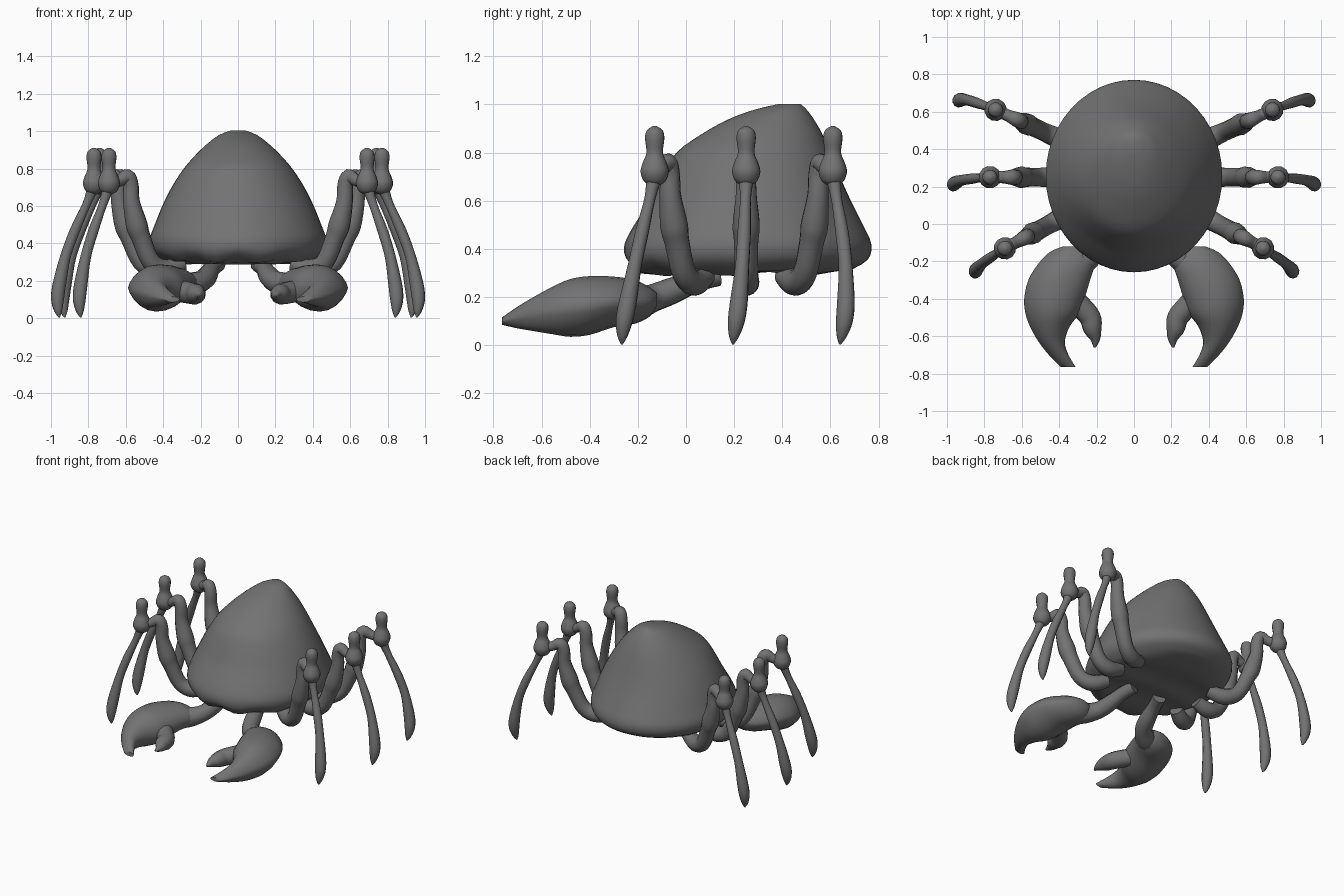
import bpy, bmesh
from math import sin, cos, pi, copysign
from mathutils import Vector

if "Cube" in bpy.data.objects:
    bpy.data.objects.remove(bpy.data.objects["Cube"], do_unlink=True)

GREY = (0.17, 0.17, 0.17, 1)
grey = bpy.data.materials.new("dark_grey")
grey.use_nodes = True
grey.diffuse_color = GREY
grey.node_tree.nodes["Principled BSDF"].inputs["Base Color"].default_value = GREY


def smooth_path(keys, steps=4):
    """Catmull-Rom interpolation of equal-length tuples."""
    out = []
    last = len(keys) - 1
    for i in range(last):
        quad = [keys[max(i - 1, 0)], keys[i], keys[i + 1], keys[min(i + 2, last)]]
        for s in range(steps):
            t = s / steps
            out.append([0.5 * (2 * b + (c - a) * t + (2 * a - 5 * b + 4 * c - d) * t * t
                               + (3 * b - a - 3 * c + d) * t ** 3)
                        for a, b, c, d in zip(*quad)])
    out.append(list(keys[-1]))
    return out


def loft(name, rings, angle=50):
    """Skin closed rings of points and cap both ends."""
    bm = bmesh.new()
    loops = [[bm.verts.new(p) for p in ring] for ring in rings]
    n = len(loops[0])
    for low, high in zip(loops, loops[1:]):
        for i in range(n):
            j = (i + 1) % n
            bm.faces.new((low[i], low[j], high[j], high[i]))
    for cap in (loops[0], loops[-1]):
        centre = bm.verts.new(sum((v.co for v in cap), Vector()) / n)
        for i in range(n):
            bm.faces.new((cap[i], cap[(i + 1) % n], centre))
    bmesh.ops.recalc_face_normals(bm, faces=bm.faces[:])
    mesh = bpy.data.meshes.new(name)
    bm.to_mesh(mesh)
    bm.free()
    mesh.materials.append(grey)
    obj = bpy.data.objects.new(name, mesh)
    bpy.context.collection.objects.link(obj)
    bpy.ops.object.select_all(action='DESELECT')
    obj.select_set(True)
    bpy.context.view_layer.objects.active = obj
    bpy.ops.object.shade_smooth_by_angle(angle=angle * pi / 180)
    return obj


def tube(name, keys, sides=12):
    """Round limb through (x, y, z, radius) keys."""
    path = smooth_path(keys)
    pts = [Vector(p[:3]) for p in path]
    u = Vector((0.31, 0.93, 0.17))
    rings = []
    for i, p in enumerate(pts):
        tan = (pts[min(i + 1, len(pts) - 1)] - pts[max(i - 1, 0)]).normalized()
        u = (u - tan * u.dot(tan)).normalized()
        v = tan.cross(u)
        r = max(path[i][3], 0.003)
        rings.append([p + r * (u * cos(a) + v * sin(a))
                      for a in (2 * pi * k / sides for k in range(sides))])
    return loft(name, rings)


# Shell: stacked ovals (height, front y, back y, half width)
shell_keys = [
    (0.31, -0.205, 0.68, 0.40), (0.355, -0.25, 0.755, 0.455), (0.42, -0.255, 0.77, 0.472),
    (0.50, -0.215, 0.735, 0.445), (0.60, -0.15, 0.685, 0.405), (0.70, -0.10, 0.64, 0.355),
    (0.80, -0.04, 0.60, 0.29), (0.88, 0.07, 0.565, 0.22), (0.94, 0.18, 0.53, 0.155),
    (0.98, 0.29, 0.50, 0.10), (1.003, 0.39, 0.475, 0.04)]
SIDES = 48
shell_rings = []


def oval(z, front, back, half, wave=0):
    mid, ry = (front + back) / 2, (back - front) / 2
    ring = []
    for k in range(SIDES):
        a = 2 * pi * k / SIDES
        x, y = half * cos(a), mid + ry * sin(a)
        # wavy lip towards the front
        lip = wave * max(0, -sin(a)) * cos(10 * a + pi)
        ring.append(Vector((x, y, z + lip)))
    return ring


# Softly folded underside
for scale in (0.15, 0.35, 0.55, 0.75, 0.9):
    ring = oval(0.298, 0.24 - 0.43 * scale, 0.24 + 0.43 * scale, 0.395 * scale)
    for p in ring:
        p.z += 0.01 * sin(22 * p.y + 8 * p.x * p.x)
    shell_rings.append(ring)
for z, front, back, half in smooth_path(shell_keys, 3):
    shell_rings.append(oval(z, front, back, half, 0.014 * max(0, 1 - (z - 0.31) / 0.12)))
loft("shell", shell_rings)

# Leg templates: thigh (fraction hip-to-knee, z, r), knee knob (z, r),
# shank (fraction of reach, z, forward bend, r)
thigh = [(0, 0.29, 0.045), (0.22, 0.26, 0.055), (0.42, 0.30, 0.05), (0.56, 0.43, 0.052),
         (0.62, 0.50, 0.058), (0.69, 0.62, 0.045), (0.70, 0.71, 0.042),
         (0.75, 0.758, 0.04), (0.86, 0.735, 0.032), (1, 0.72, 0.036)]
knob = [(0.66, 0.012), (0.68, 0.045), (0.72, 0.06), (0.76, 0.05), (0.80, 0.035),
        (0.86, 0.041), (0.893, 0.033), (0.91, 0.008)]
shank = [(0, 0.71, 0, 0.035), (0.2, 0.61, 0.05, 0.023), (0.52, 0.47, 0.15, 0.028),
         (0.78, 0.33, 0.3, 0.029), (0.95, 0.18, 0.55, 0.037), (1, 0.10, 0.75, 0.035),
         (0.98, 0.04, 0.92, 0.022), (0.95, 0.004, 1, 0.004)]
legs = {"front": ((0.30, 0.08), (0.69, -0.13), 0.18),
        "middle": ((0.33, 0.25), (0.77, 0.25), 0.195),
        "rear": ((0.30, 0.41), (0.74, 0.61), 0.215)}

# Claw sections (inner x, outer x, y, z, half height)
claw_keys = [
    (0.30, 0.38, -0.12, 0.19, 0.025), (0.24, 0.45, -0.15, 0.18, 0.06),
    (0.21, 0.51, -0.21, 0.18, 0.09), (0.235, 0.565, -0.30, 0.18, 0.105),
    (0.265, 0.587, -0.40, 0.165, 0.122), (0.295, 0.58, -0.48, 0.155, 0.12),
    (0.345, 0.555, -0.55, 0.145, 0.10), (0.37, 0.51, -0.63, 0.13, 0.072),
    (0.35, 0.455, -0.70, 0.115, 0.045), (0.312, 0.39, -0.765, 0.10, 0.015)]
thumb_keys = [(0.35, -0.37, 0.15, 0.06), (0.285, -0.44, 0.14, 0.06),
              (0.235, -0.50, 0.13, 0.058), (0.222, -0.56, 0.13, 0.05),
              (0.208, -0.61, 0.125, 0.03), (0.21, -0.66, 0.12, 0.006)]
arm_keys = [(0.11, 0.13, 0.29, 0.045), (0.14, 0.04, 0.265, 0.045), (0.165, -0.06, 0.225, 0.055),
            (0.20, -0.14, 0.195, 0.058), (0.27, -0.20, 0.175, 0.07), (0.34, -0.25, 0.17, 0.07)]

for side, s in (("left", 1), ("right", -1)):
    # Walking legs
    for row, (hip, knee, reach) in legs.items():
        h, k = Vector(hip), Vector(knee)
        out = (k - h).normalized()

        def place(p, z, r):
            return (s * p.x, p.y, z, r)

        tube(f"{row}_{side}_thigh", [place(h.lerp(k, t), z, r) for t, z, r in thigh])
        tube(f"{row}_{side}_knee", [place(k, z, r) for z, r in knob])
        tube(f"{row}_{side}_shank",
             [place(k + out * reach * t + Vector((0, -0.055 * b)), z, r)
              for t, z, b, r in shank])

    # Claw with a pinched outer edge
    rings = []
    for inner, outer, y, z, hh in smooth_path(claw_keys, 3):
        mid, hw = (inner + outer) / 2, (outer - inner) / 2
        ring = []
        for i in range(20):
            a = 2 * pi * i / 20
            power = 1.35 if cos(a) > 0 else 1
            ring.append(Vector((s * (mid + hw * cos(a)), y,
                                z + hh * copysign(abs(sin(a)) ** power, sin(a)))))
        rings.append(ring)
    loft(f"{side}_claw", rings)
    for part, keys in (("thumb", thumb_keys), ("arm", arm_keys)):
        tube(f"{side}_{part}", [(s * x, y, z, r) for x, y, z, r in keys])
